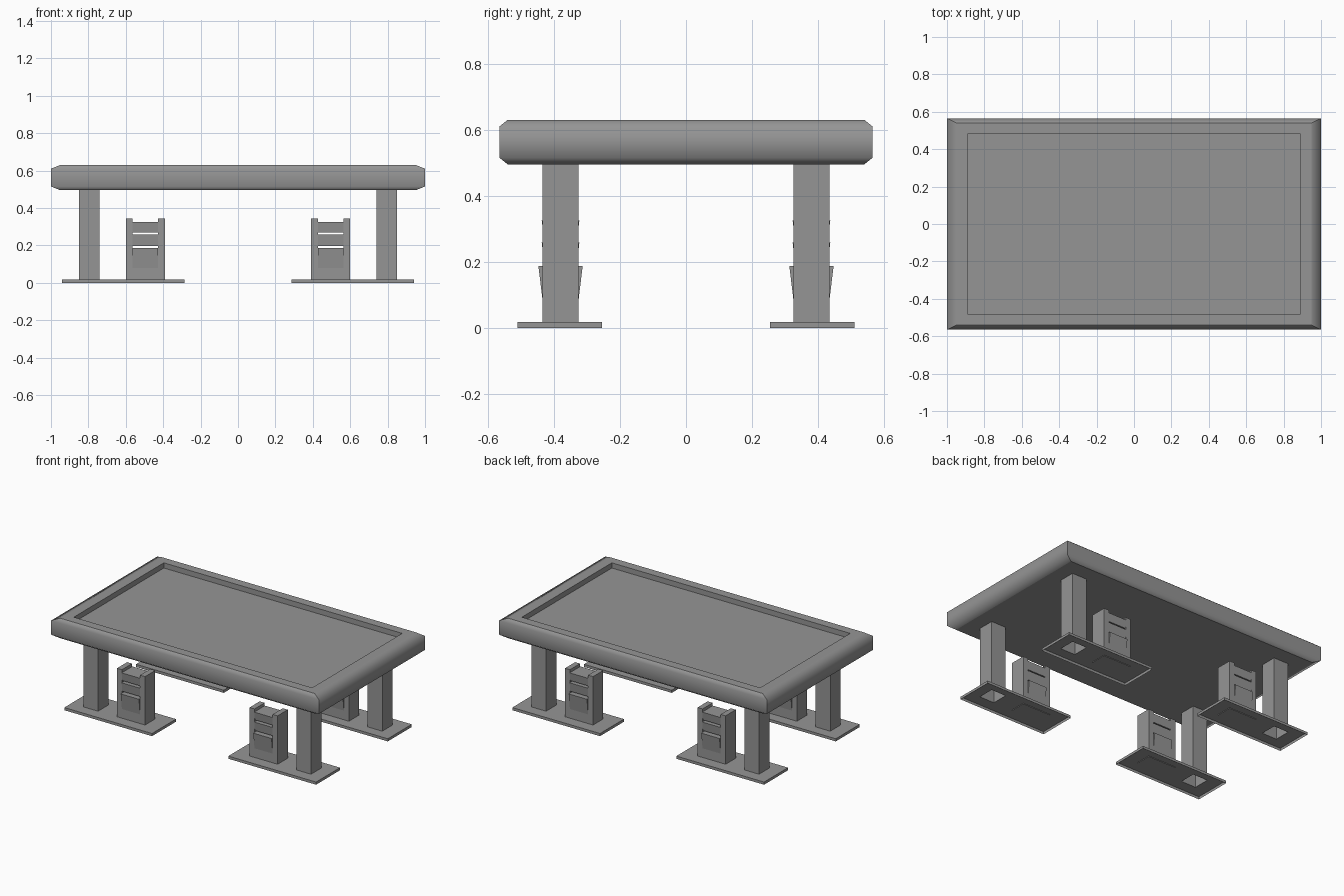
import bpy
import bmesh

cube = bpy.data.objects.get("Cube")
if cube:
    bpy.data.objects.remove(cube, do_unlink=True)

grey = bpy.data.materials.new("stone_grey")
grey.use_nodes = True
colour = (0.3, 0.3, 0.3, 1)
grey.diffuse_color = colour
grey.node_tree.nodes["Principled BSDF"].inputs["Base Color"].default_value = colour


def make_object(name, bm, mirrored=True):
    bmesh.ops.recalc_face_normals(bm, faces=bm.faces)
    mesh = bpy.data.meshes.new(name)
    bm.to_mesh(mesh)
    bm.free()
    mesh.materials.append(grey)
    obj = bpy.data.objects.new(name, mesh)
    bpy.context.collection.objects.link(obj)
    if mirrored:
        mod = obj.modifiers.new("Four corners", "MIRROR")
        mod.use_axis = (True, True, False)
        mod.use_mirror_merge = False
    return obj


def ring(bm, x0, x1, y0, y1, z):
    corners = ((x0, y0), (x1, y0), (x1, y1), (x0, y1))
    return [bm.verts.new((x, y, z)) for x, y in corners]


def loft(bm, rings, bottom=True, top=True):
    """Join rectangular rings with walls, and cap the ends if asked."""
    for a, b in zip(rings, rings[1:]):
        for i in range(4):
            j = (i + 1) % 4
            bm.faces.new((a[i], a[j], b[j], b[i]))
    if bottom:
        bm.faces.new(rings[0][::-1])
    if top:
        bm.faces.new(rings[-1])


# Tabletop: rounded rim around a recessed panel
TOP, BOTTOM, FLOOR = 0.63, 0.495, 0.595
bm = bmesh.new()
sections = ((0.95, 0.54, BOTTOM), (1, 0.565, 0.515), (1, 0.565, 0.61),
            (0.95, 0.54, TOP), (0.89, 0.48, TOP), (0.89, 0.48, FLOOR))
loft(bm, [ring(bm, -x, x, -y, y, z) for x, y, z in sections])
for face in bm.faces:
    face.smooth = all(abs(v.co.x) > 0.9 for v in face.verts) and abs(face.calc_center_median().z - TOP) > 0.005
for edge in bm.edges:
    a, b = (v.co for v in edge.verts)
    on_side = abs(a.z - b.z) < 0.001 and 0.5 < a.z < 0.62 and abs(a.x) > 0.99
    edge.smooth = on_side
make_object("tabletop", bm, mirrored=False)

# Legs: hollow square posts
LEG_X, LEG_Y = (0.74, 0.85), (0.325, 0.435)
PLATE = 0.018
bm = bmesh.new()
loft(bm, [ring(bm, *LEG_X, *LEG_Y, z) for z in (PLATE, BOTTOM)], False, False)
make_object("leg", bm)

# Foot plates: open underneath, with a hole below each leg
bm = bmesh.new()
xs, ys = (0.285, *LEG_X, 0.94), (0.255, *LEG_Y, 0.51)
grid = [[bm.verts.new((x, y, PLATE)) for y in ys] for x in xs]
for i in range(3):
    for j in range(3):
        if (i, j) != (1, 1):
            bm.faces.new((grid[i][j], grid[i + 1][j], grid[i + 1][j + 1], grid[i][j + 1]))
rim = [e for e in bm.edges if e.is_boundary
       and any(v.co.x in (bm.verts[:][0].co.x, bm.verts[:][-1].co.x)
               or v.co.y in (bm.verts[:][0].co.y, bm.verts[:][-1].co.y) for v in e.verts)]
skirt = bmesh.ops.extrude_edge_only(bm, edges=rim)
for item in skirt["geom"]:
    if isinstance(item, bmesh.types.BMVert):
        item.co.z = 0
make_object("foot_plate", bm)

# Seat blocks: low base with two upright posts
X0, X1, POST = 0.39, 0.60, 0.037
MID = 0.38
SPLIT, HEIGHT = 0.08, 0.345


def tapered_block(bm, x0, x1, z0, z1, half0, half1):
    loft(bm, [ring(bm, x0, x1, MID - h, MID + h, z) for z, h in ((z0, half0), (z1, half1))])


bm = bmesh.new()
tapered_block(bm, X0, X1, PLATE - 0.004, SPLIT, 0.054, 0.054)
make_object("seat_base", bm)
bm = bmesh.new()
for x in (X0, X1 - POST):
    tapered_block(bm, x, x + POST, SPLIT, HEIGHT, 0.054, 0.054)
make_object("seat_posts", bm)

# Slats between the posts, flaring upwards, with thin gaps
bm = bmesh.new()
for z0, z1, half0, half1 in ((SPLIT, 0.187, 0.054, 0.067),
                             (0.198, 0.258, 0.05, 0.057),
                             (0.27, 0.325, 0.05, 0.057)):
    tapered_block(bm, X0 + POST, X1 - POST, z0, z1, half0, half1)
make_object("seat_slats", bm)
